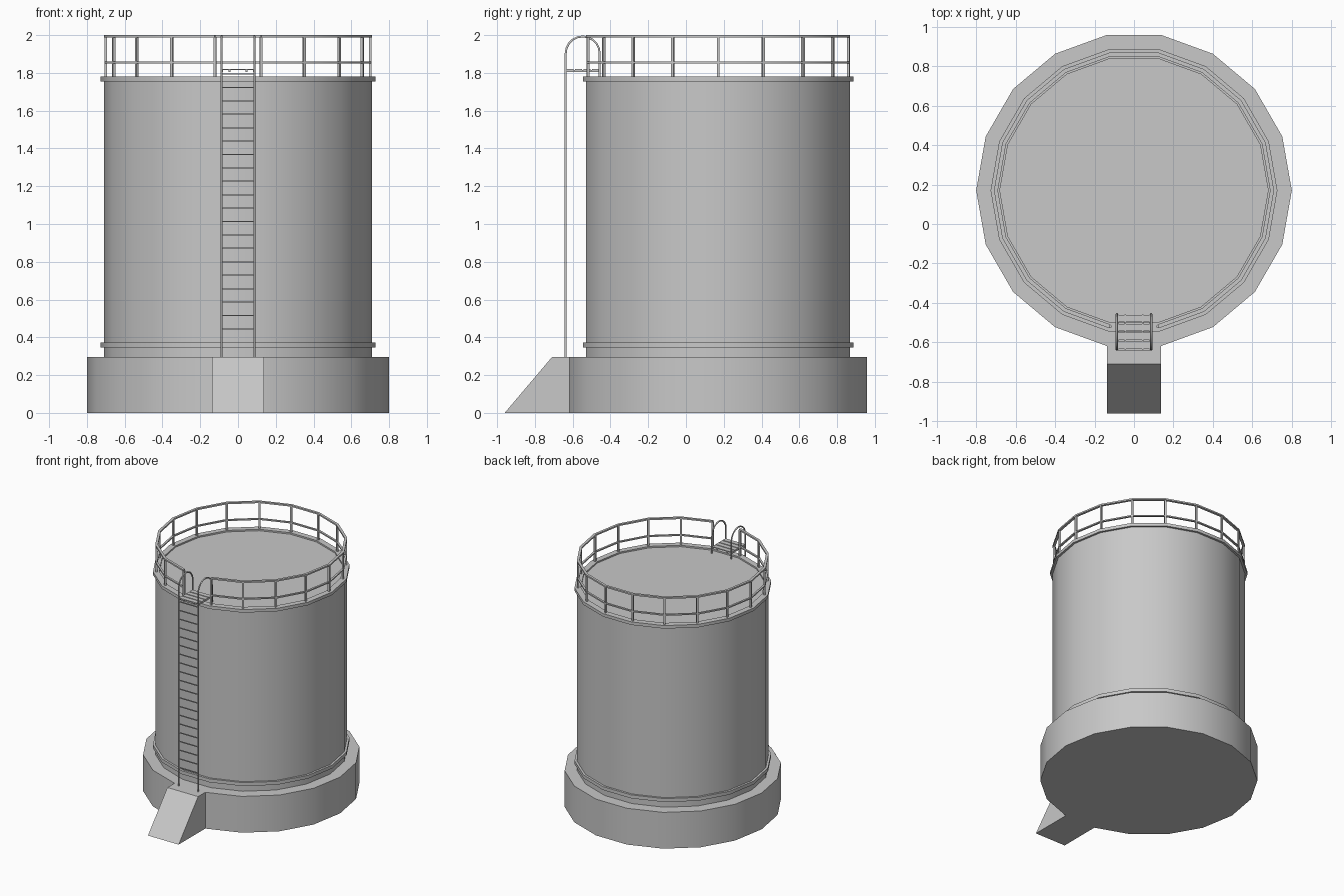
import bpy, bmesh
from math import sin, cos, pi, radians
from mathutils import Matrix

SIDES = 18
CY = 0.17  # tank axis in y

cube = bpy.data.objects.get("Cube")
if cube:
    bpy.data.objects.remove(cube, do_unlink=True)

grey = bpy.data.materials.new("plain grey")
grey.use_nodes = True
COLOUR = (0.58, 0.58, 0.58, 1)
grey.diffuse_color = COLOUR
grey.node_tree.nodes["Principled BSDF"].inputs["Base Color"].default_value = COLOUR


def finish(name, bm, smooth=True):
    bmesh.ops.recalc_face_normals(bm, faces=bm.faces)
    mesh = bpy.data.meshes.new(name)
    bm.to_mesh(mesh)
    bm.free()
    mesh.materials.append(grey)
    obj = bpy.data.objects.new(name, mesh)
    bpy.context.collection.objects.link(obj)
    if smooth:
        bpy.ops.object.select_all(action='DESELECT')
        obj.select_set(True)
        bpy.context.view_layer.objects.active = obj
        bpy.ops.object.shade_smooth_by_angle(angle=radians(30))
    return obj


def on_circle(r, k, z):
    a = 2 * pi * k / SIDES
    return (r * cos(a), CY + r * sin(a), z)


def drum(name, r, z0, z1):
    bm = bmesh.new()
    low = [bm.verts.new(on_circle(r, k, z0)) for k in range(SIDES)]
    high = [bm.verts.new(on_circle(r, k, z1)) for k in range(SIDES)]
    bm.faces.new(low)
    bm.faces.new(high)
    for k in range(SIDES):
        n = (k + 1) % SIDES
        bm.faces.new((low[k], low[n], high[n], high[k]))
    return finish(name, bm)


def band(name, r0, r1, z0, z1, first=0, count=SIDES):
    """Rectangular hoop; open with end caps when count < SIDES."""
    bm = bmesh.new()
    closed = count == SIDES
    loops = []
    for k in range(first, first + count + (0 if closed else 1)):
        loops.append([bm.verts.new(on_circle(r, k, z))
                      for r, z in ((r0, z0), (r1, z0), (r1, z1), (r0, z1))])
    for i in range(count):
        a, b = loops[i], loops[(i + 1) % len(loops)]
        for j in range(4):
            m = (j + 1) % 4
            bm.faces.new((a[j], a[m], b[m], b[j]))
    if not closed:
        bm.faces.new(loops[0])
        bm.faces.new(loops[-1])
    return finish(name, bm)


def add_box(bm, centre, size, turn=0):
    mat = (Matrix.Translation(centre) @ Matrix.Rotation(turn, 4, 'Z')
           @ Matrix.Diagonal((*size, 1)))
    bmesh.ops.create_cube(bm, size=1, matrix=mat)


def tube(name, points, radius):
    curve = bpy.data.curves.new(name, 'CURVE')
    curve.dimensions = '3D'
    curve.bevel_depth = radius
    curve.bevel_resolution = 1
    curve.use_fill_caps = True
    spline = curve.splines.new('POLY')
    spline.points.add(len(points) - 1)
    for p, co in zip(spline.points, points):
        p.co = (*co, 1)
    curve.materials.append(grey)
    obj = bpy.data.objects.new(name, curve)
    bpy.context.collection.objects.link(obj)
    bpy.ops.object.select_all(action='DESELECT')
    obj.select_set(True)
    bpy.context.view_layer.objects.active = obj
    bpy.ops.object.convert(target='MESH')


# Foundation, tank body and hoops
drum("foundation", 0.80, 0, 0.295)
drum("tank_body", 0.71, 0.29, 1.768)
band("lower_hoop", 0.70, 0.727, 0.345, 0.373)
band("roof_rim", 0.68, 0.727, 1.755, 1.78)

# Sloped step at the front of the foundation
bm = bmesh.new()
profile = [(-0.96, 0), (-0.71, 0.295), (-0.60, 0.295), (-0.60, 0)]
face = bm.faces.new([bm.verts.new((-0.138, y, z)) for y, z in profile])
ext = bmesh.ops.extrude_face_region(bm, geom=[face])
bmesh.ops.translate(bm, vec=(0.276, 0, 0),
                    verts=[g for g in ext["geom"] if isinstance(g, bmesh.types.BMVert)])
finish("front_ramp", bm, False)

# Guard rail, open on the front side
band("top_rail", 0.69, 0.71, 1.988, 2.0, 14, SIDES - 1)
band("middle_rail", 0.692, 0.708, 1.85, 1.86, 14, SIDES - 1)
bm = bmesh.new()
for k in range(SIDES):
    x, y, z = on_circle(0.70, k, 1.88)
    add_box(bm, (x, y, z), (0.014, 0.014, 0.22), 2 * pi * k / SIDES)
finish("rail_posts", bm, False)

# Ladder stringers that arch over onto the roof
Y0, Y1, ARCH = -0.637, -0.457, 0.09
for side, x in (("left", 0.087), ("right", -0.087)):
    path = [(x, Y0, 0.29)]
    for i in range(11):
        a = pi - pi * i / 10
        path.append((x, (Y0 + Y1) / 2 + ARCH * cos(a), 1.903 + ARCH * sin(a)))
    path.append((x, Y1, 1.765))
    tube(side + "_ladder_rail", path, 0.006)

# Rungs
bm = bmesh.new()
for i in range(20):
    add_box(bm, (0, Y0, 0.445 + i * 0.071), (0.174, 0.007, 0.007))
finish("ladder_rungs", bm, False)

# Slatted landing with its supports
bm = bmesh.new()
for i in range(4):
    add_box(bm, (0, Y0 + 0.0225 + i * 0.045, 1.818), (0.176, 0.037, 0.007))
for x in (-0.083, -0.045, 0.045, 0.083):
    add_box(bm, (x, (Y0 + Y1) / 2, 1.81), (0.008, 0.176, 0.01))
finish("landing", bm, False)
